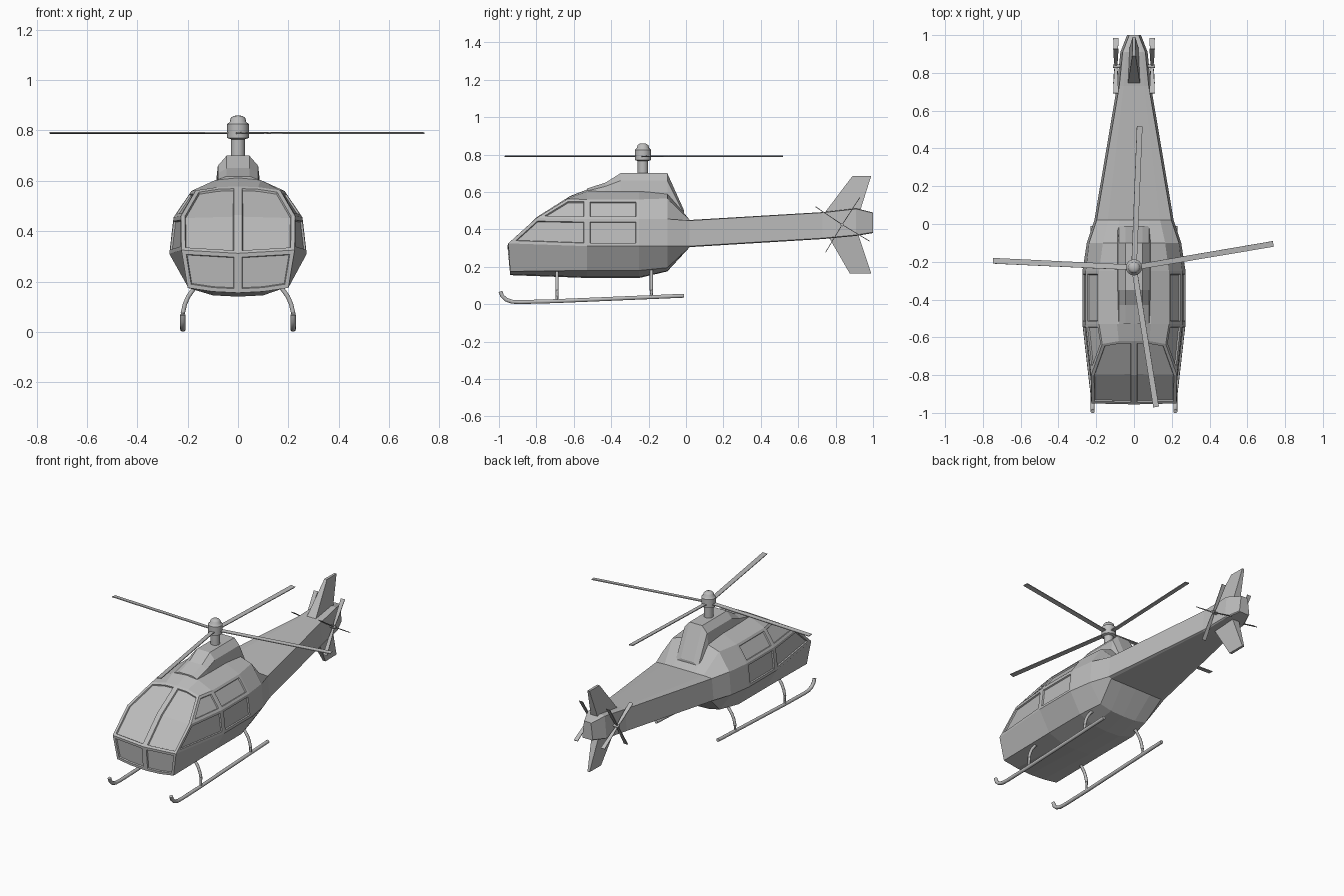
import bpy, bmesh, math
from mathutils import Vector, Matrix

cube = bpy.data.objects.get("Cube")
if cube:
    bpy.data.objects.remove(cube, do_unlink=True)

grey = bpy.data.materials.new("plain_grey")
grey.use_nodes = True
grey.diffuse_color = (0.5, 0.5, 0.5, 1)
grey.node_tree.nodes["Principled BSDF"].inputs["Base Color"].default_value = (0.5, 0.5, 0.5, 1)


def finish(name, bm, smooth=False):
    bmesh.ops.recalc_face_normals(bm, faces=bm.faces)
    mesh = bpy.data.meshes.new(name)
    bm.to_mesh(mesh)
    bm.free()
    mesh.materials.append(grey)
    ob = bpy.data.objects.new(name, mesh)
    bpy.context.collection.objects.link(ob)
    if smooth:
        bpy.ops.object.select_all(action='DESELECT')
        ob.select_set(True)
        bpy.context.view_layer.objects.active = ob
        bpy.ops.object.shade_smooth_by_angle(angle=math.radians(40))
    return ob


def loft(bm, rings, start=True, end=True):
    """Skin closed rings of points; returns vertex rings and faces per band."""
    vr = [[bm.verts.new(p) for p in r] for r in rings]
    bands = []
    for a, b in zip(vr, vr[1:]):
        n = len(a)
        bands.append([bm.faces.new((a[i], a[(i + 1) % n], b[(i + 1) % n], b[i])) for i in range(n)])
    if start:
        bm.faces.new(vr[0])
    if end:
        bm.faces.new(vr[-1])
    return vr, bands


def mirrored(half):
    """Close a half section that starts and ends on the centre line."""
    return half + [(-x, y, z) for x, y, z in reversed(half[1:-1])]


def section(y, pts):
    return mirrored([(x, y, z) for x, z in pts])


def boom(y, w, bottom, top):
    v = w - 0.012
    return section(y, [(0, bottom), (w / 2, bottom), (w * 0.9, bottom), (w, bottom + 0.005),
                       (v, top - 0.003), (v * 0.7, top), (v * 0.4, top), (0, top)])


# Cabin and tail boom: one skin from nose to tail
nose = mirrored([(0, -.94, .155), (.1, -.94, .16), (.2, -.94, .175), (.225, -.95, .325),
                 (.227, -.8, .46), (.168, -.635, .562), (.08, -.62, .575), (0, -.62, .578)])
cabin = [(0, .14), (.1, .145), (.2, .18), (.273, .31), (.256, .455), (.185, .56), (.09, .603), (0, .612)]
rear = [(0, .175), (.09, .178), (.17, .195), (.25, .31), (.238, .455), (.165, .565), (.08, .592), (0, .595)]
bm = bmesh.new()
vr, bands = loft(bm, [nose, section(-.53, cabin), section(-.25, cabin), section(-.1, rear),
                      boom(.02, .21, .305, .45), boom(.73, .09, .348, .492),
                      boom(.91, .072, .365, .512), boom(1, .037, .38, .49)], start=False)

# Windscreen faces, split by a centre post
ring = vr[0]
c3, c4 = bm.verts.new((0, -.955, .312)), bm.verts.new((0, -.8, .464))
panes = []
for s in (1, -1):
    p = [ring[s * i] if i < 7 else ring[7] for i in range(8)]
    low = bm.faces.new((p[0], p[1], p[2], p[3], c3))
    mid = bm.faces.new((c3, p[3], p[4], c4))
    top = bm.faces.new((c4, p[4], p[5], p[6], p[7]))
    panes += [[low], [mid, top]]
# Side windows, two rows on each side
for band in bands[:2]:
    panes += [[band[i]] for i in (3, 4, 9, 10)]
bmesh.ops.recalc_face_normals(bm, faces=bm.faces)
for faces in panes:
    bmesh.ops.inset_region(bm, faces=faces, thickness=.016, depth=0, use_even_offset=True)
    bmesh.ops.inset_region(bm, faces=faces, thickness=.003, depth=-.008, use_even_offset=True)
finish("fuselage", bm)

# Mast fairing on the roof
bm = bmesh.new()
loft(bm, [section(y, [(0, b), (.09, b), (.08, s), (.045, t), (0, t)])
          for y, b, s, t in [(-.53, .57, .605, .618), (-.43, .57, .63, .65), (-.35, .57, .66, .7),
                             (-.1, .57, .66, .7), (-.01, .46, .48, .5)]])
finish("mast_fairing", bm)

# Mast and hub turned from one profile
HUB_Y = -.23
profile = [(.028, .66), (.028, .765), (.043, .77), (.043, .825), (.032, .835),
           (.03, .848), (.02, .857), (.006, .86)]
bm = bmesh.new()
loft(bm, [[(r * math.cos(a), HUB_Y + r * math.sin(a), z)
           for a in [k * math.tau / 16 for k in range(16)]] for r, z in profile])
finish("mast_and_hub", bm, True)


def blade(name, length, root, tip, thick, pitch, matrix):
    """Flat tapered blade along local x."""
    bm = bmesh.new()
    h = thick / 2
    loft(bm, [[(x, -w, -h), (x, w, -h), (x, w, h), (x, -w, h)]
              for x, w in [(.01, root), (length * .35, (root + tip) / 2), (length, tip)]])
    bm.transform(matrix @ Matrix.Rotation(math.radians(pitch), 4, 'X'))
    finish(name, bm)


# Main rotor
for k, deg in enumerate((9.6, 87.7, 177.3, 279)):
    blade(f"main_blade_{k + 1}", .748, .014, .015, .005, 6,
          Matrix.Translation((0, HUB_Y, .79)) @ Matrix.Rotation(math.radians(deg), 4, 'Z'))

# Tail rotors on both sides, with a shared axle
TAIL = Vector((0, .835, .425))
for side, sx in (("left", 1), ("right", -1)):
    for k, deg in enumerate((-31, 57, 146, 239)):
        turn = Matrix.Rotation(math.radians(deg), 4, 'X') @ Matrix.Rotation(math.radians(90), 4, 'Z')
        blade(f"tail_blade_{side}_{k + 1}", .172, .007, .014, .004, 0,
              Matrix.Translation(TAIL + Vector((sx * .096, 0, 0))) @ turn)
bm = bmesh.new()
bmesh.ops.create_cone(bm, cap_ends=True, segments=12, radius1=.009, radius2=.009, depth=.22,
                      matrix=Matrix.Translation(TAIL) @ Matrix.Rotation(math.pi / 2, 4, 'Y'))
finish("tail_axle", bm, True)

# Upper and lower fins
for name, levels in {
    "upper_fin": [(.735, .925, .48, .033), (.89, .99, .685, .009)],
    "lower_fin": [(.745, .915, .39, .033), (.875, .99, .165, .009)],
}.items():
    bm = bmesh.new()
    loft(bm, [[(-w, y0, z), (w, y0, z), (w * .8, y1, z), (-w * .8, y1, z)] for y0, y1, z, w in levels])
    finish(name, bm)


def tube(name, pts, radius):
    """Round tube along a path, as a mesh."""
    bm = bmesh.new()
    pts = [Vector(p) for p in pts]
    rings = []
    for i, p in enumerate(pts):
        d = (pts[min(i + 1, len(pts) - 1)] - pts[max(i - 1, 0)]).normalized()
        q = d.to_track_quat('Z', 'Y')
        rings.append([p + q @ Vector((radius * math.cos(a), radius * math.sin(a), 0))
                      for a in [k * math.tau / 10 for k in range(10)]])
    loft(bm, rings)
    finish(name, bm, True)


# Landing skids and struts
for side, sx in (("left", 1), ("right", -1)):
    x = sx * .219
    tube(f"skid_{side}", [(x, -.992, .068), (x, -.983, .044), (x, -.962, .024), (x, -.93, .013),
                          (x, -.89, .011), (x, -.7, .016), (x, -.01, .045)], .011)
    for part, y, z in (("front", -.69, .016), ("rear", -.185, .04)):
        tube(f"{part}_strut_{side}", [(x, y, z), (x, y, .075), (sx * .211, y, .11),
                                      (sx * .198, y, .14), (sx * .175, y, .172), (sx * .15, y, .195)], .009)
